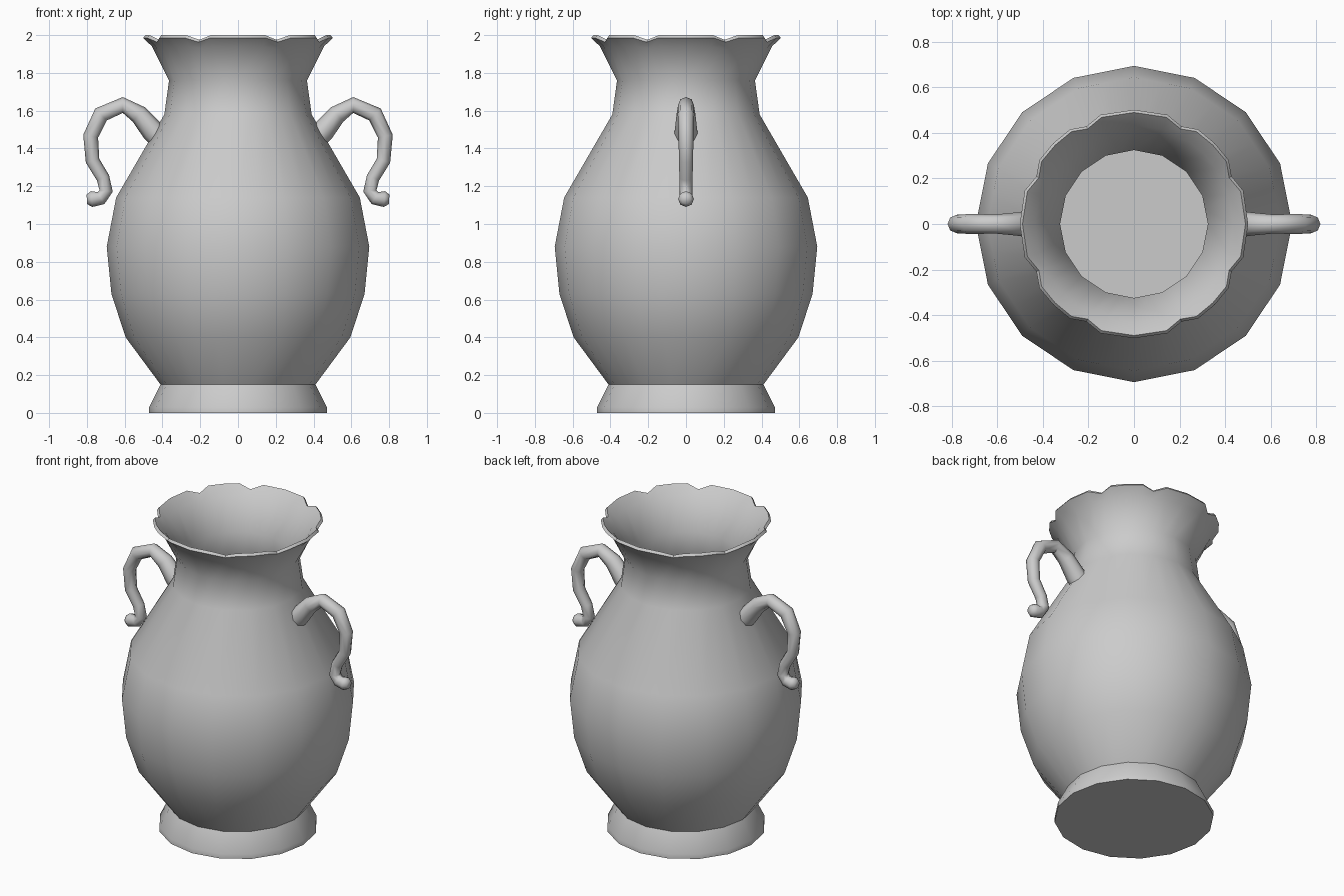
import bpy, bmesh, math
from math import sin, cos, radians, pi

if "Cube" in bpy.data.objects:
    bpy.data.objects.remove(bpy.data.objects["Cube"])

SEG = 32


def finish(bm, name, angle):
    bmesh.ops.recalc_face_normals(bm, faces=bm.faces)
    me = bpy.data.meshes.new(name)
    bm.to_mesh(me)
    bm.free()
    ob = bpy.data.objects.new(name, me)
    bpy.context.collection.objects.link(ob)
    bpy.ops.object.select_all(action='DESELECT')
    ob.select_set(True)
    bpy.context.view_layer.objects.active = ob
    bpy.ops.object.shade_smooth_by_angle(angle=radians(angle))
    return ob


def bridge(bm, rings):
    for a, b in zip(rings, rings[1:]):
        for i in range(len(a)):
            j = (i + 1) % len(a)
            bm.faces.new((a[i], a[j], b[j], b[i]))


def body_ring(bm, r, z):
    # 16-sided ring, with a midpoint on each chord to match the scalloped rim
    out = []
    for i in range(SEG):
        k = r if i % 2 == 0 else r * cos(pi / 16)
        t = 2 * pi * i / SEG
        out.append(bm.verts.new((k * cos(t), k * sin(t), z)))
    return out


def rim_ring(bm, r, z, dip_r, dip_z):
    # eight lobes separated by narrow notches
    angles = (0, 17, 26, 34, 45, 56, 64, 73)
    out = []
    for i in range(SEG):
        t = radians(90 * (i // 8) + angles[i % 8])
        notch = i % 4 == 2
        k = r - dip_r if notch else r
        h = z - dip_z if notch else z
        out.append(bm.verts.new((k * cos(t), k * sin(t), h)))
    return out


# Vase: outer wall, scalloped lip, inner wall
outer = [(0.47, 0), (0.47, 0.03), (0.41, 0.15), (0.595, 0.40), (0.67, 0.63),
         (0.695, 0.88), (0.645, 1.14), (0.39, 1.58), (0.365, 1.76)]
inner = [(0.325, 1.76), (0.35, 1.57), (0.60, 1.13), (0.65, 0.88),
         (0.625, 0.64), (0.55, 0.42), (0.37, 0.17)]
bm = bmesh.new()
rings = [body_ring(bm, r, z) for r, z in outer]
rings.append(rim_ring(bm, 0.455, 1.94, 0.01, 0.01))
rings.append(rim_ring(bm, 0.502, 1.985, 0.025, 0.022))
rings.append(rim_ring(bm, 0.49, 2.0, 0.025, 0.025))
rings.append(rim_ring(bm, 0.435, 1.945, 0.01, 0.01))
rings += [body_ring(bm, r, z) for r, z in inner]
bridge(bm, rings)
bm.faces.new(rings[0])
bm.faces.new(rings[-1])
finish(bm, "vase_body", 40)

# Scroll handle: tapered tube in the xz plane (x, z, radius), mirrored
path = [(0.40, 1.44, .06), (0.45, 1.49, .06), (0.525, 1.58, .05), (0.61, 1.63, .042),
        (0.725, 1.58, .044), (0.78, 1.465, .04), (0.77, 1.335, .037),
        (0.715, 1.245, .035), (0.698, 1.175, .035), (0.725, 1.137, .036),
        (0.775, 1.132, .042), (0.80, 1.13, .025)]
bm = bmesh.new()
rings = []
for i, (x, z, r) in enumerate(path):
    a, b = path[max(i - 1, 0)], path[min(i + 1, len(path) - 1)]
    d = math.atan2(b[1] - a[1], b[0] - a[0])
    rings.append([bm.verts.new((x - r * cos(t) * sin(d), r * sin(t), z + r * cos(t) * cos(d)))
                  for t in (2 * pi * k / 8 for k in range(8))])
bridge(bm, rings)
bm.faces.new(rings[0])
bm.faces.new(rings[-1])
handles = finish(bm, "scroll_handles", 60)
handles.modifiers.new("mirror", 'MIRROR').use_axis[0] = True
